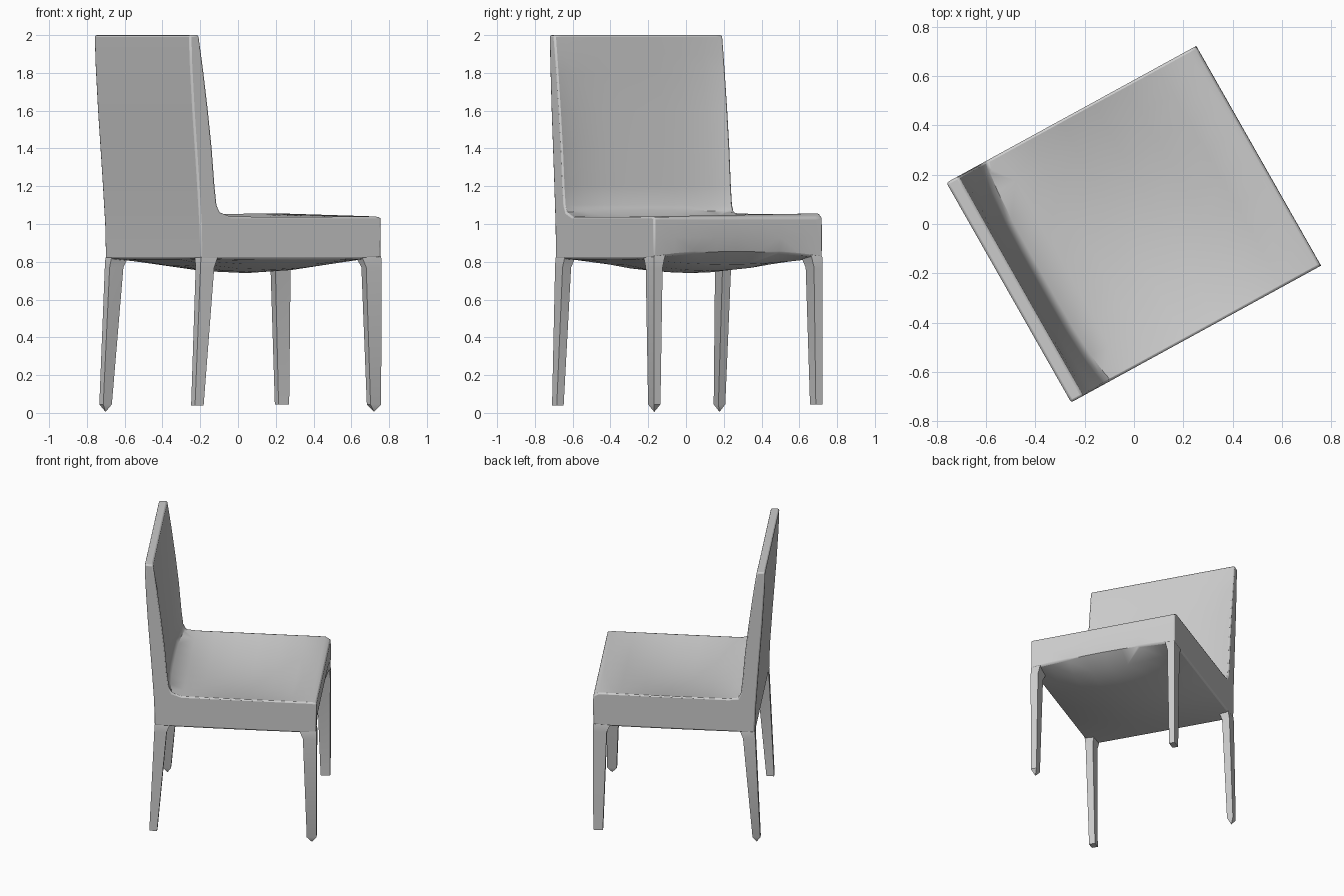
import bpy, bmesh, math
from mathutils import Matrix

cube = bpy.data.objects.get("Cube")
if cube:
    bpy.data.objects.remove(cube)

grey = bpy.data.materials.new("plain_grey")
grey.use_nodes = True
COLOUR = (0.6, 0.6, 0.6, 1)
grey.diffuse_color = COLOUR
grey.node_tree.nodes["Principled BSDF"].inputs["Base Color"].default_value = COLOUR

# Chair is built facing +x, then turned in plan
TURN = Matrix.Rotation(math.radians(29.6), 4, "Z")
HALF_W = 0.513


def point(u, v, z):
    # the sides run very slightly off square
    return (u, v - 0.016 * u, z)


def finish(name, bm, bevel=0):
    bmesh.ops.recalc_face_normals(bm, faces=bm.faces)
    bm.transform(TURN)
    mesh = bpy.data.meshes.new(name)
    bm.to_mesh(mesh)
    bm.free()
    mesh.materials.append(grey)
    obj = bpy.data.objects.new(name, mesh)
    bpy.context.collection.objects.link(obj)
    if bevel:
        mod = obj.modifiers.new("soft_edges", "BEVEL")
        mod.width = bevel
        mod.segments = 2
        mod.limit_method = "ANGLE"
        mod.angle_limit = math.radians(50)
    bpy.ops.object.select_all(action="DESELECT")
    obj.select_set(True)
    bpy.context.view_layer.objects.active = obj
    bpy.ops.object.shade_smooth_by_angle(angle=math.radians(35))


def loft(rings):
    bm = bmesh.new()
    loops = [[bm.verts.new(p) for p in ring] for ring in rings]
    n = len(loops[0])
    for a, b in zip(loops, loops[1:]):
        for i in range(n):
            j = (i + 1) % n
            bm.faces.new((a[i], a[j], b[j], b[i]))
    bm.faces.new(loops[0])
    bm.faces.new(loops[-1])
    return bm


# Side profile of the upholstered shell, in runs
back_rear = [(-0.512, 0.815), (-0.517, 1.0), (-0.534, 1.25), (-0.56, 1.6),
             (-0.575, 1.85), (-0.58, 2.0)]
back_front = [(-0.524, 2.0), (-0.508, 1.9), (-0.493, 1.8), (-0.466, 1.6),
              (-0.443, 1.4), (-0.426, 1.2), (-0.414, 1.1), (-0.395, 1.062)]
seat_top = [(u, 1.048) for u in (-0.33, -0.2, -0.05, 0.1, 0.25, 0.4, 0.54)]
underside = [(u, 0.815) for u in (0.45, 0.25, 0.05, -0.15, -0.35)]


def shell_ring(v):
    t = v / HALF_W
    swell = 1 - t * t
    ring = list(back_rear)
    for u, z in back_front:          # hollowed backrest with a fillet at its foot
        hollow = 0.03 * (1 - t ** 4) * min(1, (2 - z) * 3)
        lift = 0.015 * swell if z < 1.08 else 0
        ring.append((u - hollow, z + lift))
    for u, z in seat_top:            # dished cushion, deepest behind the middle
        s = (u + 0.4) / 0.94
        dip = 0.07 * swell * math.sin(math.pi * s ** 0.9)
        ring.append((u, z + 0.008 * t - dip))
    # front face, curling under between the legs
    ring += [(0.576, 1.035), (0.577, 0.93), (0.576 - 0.02 * swell, 0.82 + 0.035 * swell)]
    for u, z in underside:           # sagging underside
        ring.append((u, z - 0.075 * swell * (1 - ((u - 0.03) / 0.54) ** 2)))
    return [point(u, v, z) for u, z in ring]


stations = [-1, -0.92, -0.75, -0.5, -0.25, 0, 0.25, 0.5, 0.75, 0.92, 1]
finish("seat_and_back", loft([shell_ring(HALF_W * s) for s in stations]), 0.01)


# Tapered legs: the outer corner follows the shell, the inner faces taper in
def leg(name, front, side, foot, tip):
    d = -1 if front else 1
    if front:
        rows = [(0.56, 0.87, 0.11, 0.06, 0.015), (0.576, 0.825, 0.115, 0.065, 0.001),
                (0.577, 0.77, 0.092, 0.052, 0), (0.575, foot, 0.064, 0.04, 0)]
    else:
        rows = [(-0.49, 0.87, 0.09, 0.06, 0.015), (-0.512, 0.82, 0.1, 0.065, 0.001),
                (-0.515, 0.77, 0.083, 0.052, 0), (-0.548, foot, 0.052, 0.042, 0)]
    rings = []
    for u, z, deep, wide, inset in rows:
        v = side * (HALF_W - inset)
        w = v - side * wide
        corners = [(u, v), (u + d * deep, v), (u + d * deep, w), (u, w)]
        rings.append([point(a, b, z) for a, b in corners])
    bm = loft(rings)
    if tip:                          # worn, pointed foot
        sole = min(bm.faces, key=lambda f: f.calc_center_median().z)
        centre = bmesh.ops.poke(bm, faces=[sole])["verts"][0]
        centre.co.z = 0.005
    finish(name, bm)


leg("front_right_leg", True, -1, 0.045, True)
leg("front_left_leg", True, 1, 0.045, False)
leg("back_right_leg", False, -1, 0.04, False)
leg("back_left_leg", False, 1, 0.045, True)
